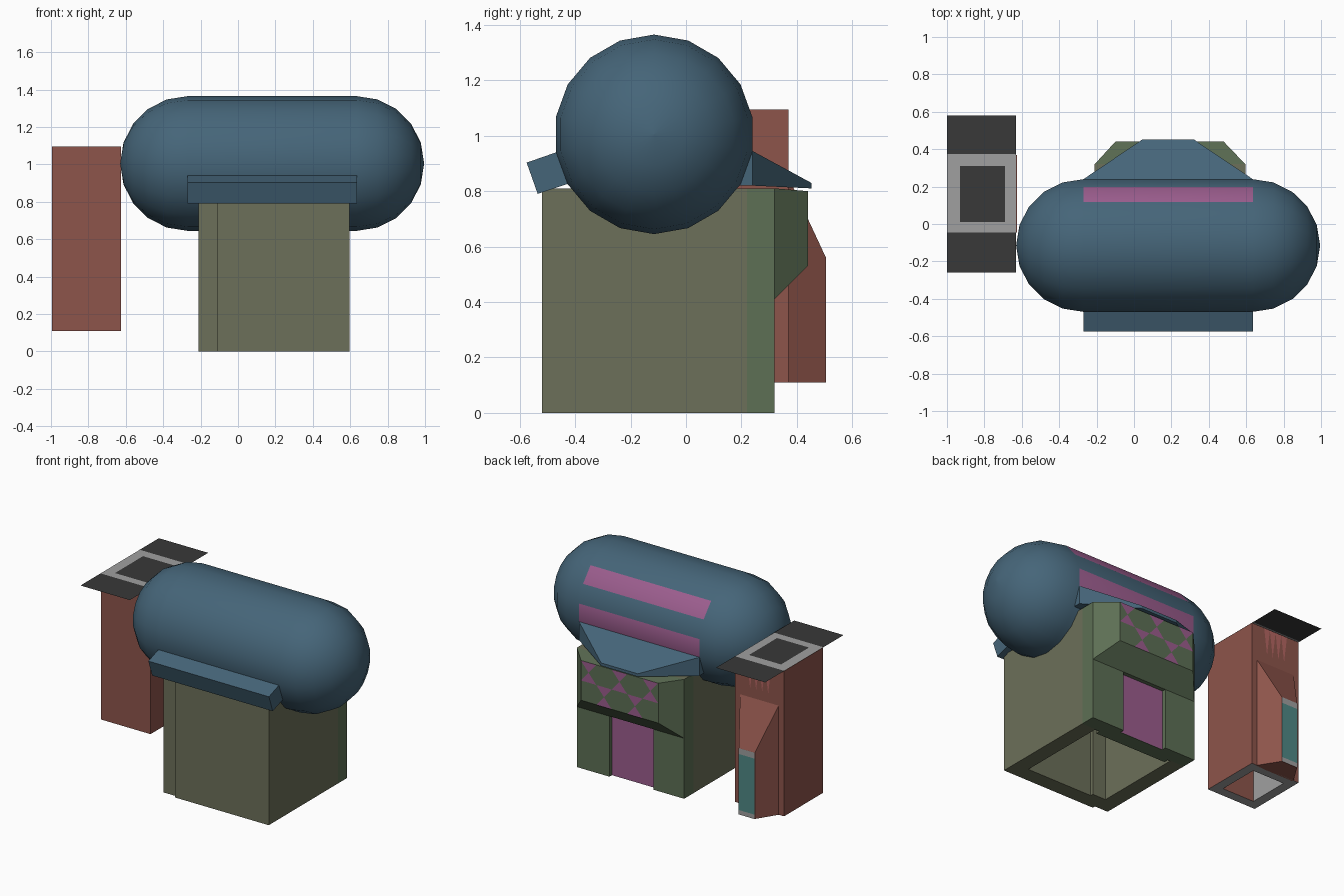
import bpy, bmesh
from math import sin, cos, radians

if "Cube" in bpy.data.objects:
    bpy.data.objects.remove(bpy.data.objects["Cube"])


def mat(name, r, g, b):
    m = bpy.data.materials.new(name)
    m.diffuse_color = (r, g, b, 1)
    m.use_nodes = True
    m.node_tree.nodes["Principled BSDF"].inputs["Base Color"].default_value = m.diffuse_color
    return m


BLUE = mat("blue", 0.06, 0.13, 0.19)
OLIVE = mat("olive", 0.15, 0.16, 0.10)
GREEN = mat("green", 0.11, 0.16, 0.09)
PINK = mat("pink", 0.33, 0.11, 0.27)
RED = mat("red", 0.27, 0.09, 0.07)
LIGHT_RED = mat("light_red", 0.45, 0.13, 0.12)
TEAL = mat("teal", 0.08, 0.25, 0.24)
DARK = mat("dark", 0.04, 0.04, 0.04)
GREY = mat("grey", 0.35, 0.35, 0.35)


def finish(name, bm, mats, pick=None):
    """Turn a bmesh into an object; pick(centre) returns a material slot."""
    if pick:
        for f in bm.faces:
            f.material_index = pick(f.calc_center_median())
    me = bpy.data.meshes.new(name)
    bm.to_mesh(me)
    bm.free()
    for m in mats:
        me.materials.append(m)
    ob = bpy.data.objects.new(name, me)
    bpy.context.collection.objects.link(ob)
    return ob


def loft(name, rings, mats, pick=None):
    """Skin equal-length rings and cap both ends."""
    bm = bmesh.new()
    vs = [[bm.verts.new(p) for p in r] for r in rings]
    n = len(rings[0])
    for a, b in zip(vs, vs[1:]):
        for i in range(n):
            j = (i + 1) % n
            bm.faces.new((a[i], a[j], b[j], b[i]))
    bm.faces.new(vs[0])
    bm.faces.new(vs[-1])
    bmesh.ops.remove_doubles(bm, verts=bm.verts, dist=1e-5)
    bmesh.ops.recalc_face_normals(bm, faces=bm.faces)
    return finish(name, bm, mats, pick)


def yrect(x0, x1, y, z0, z1):
    return [(x0, y, z0), (x1, y, z0), (x1, y, z1), (x0, y, z1)]


def zrect(x0, x1, y0, y1, z):
    return [(x0, y0, z), (x1, y0, z), (x1, y1, z), (x0, y1, z)]


def sheet(name, polys, material):
    bm = bmesh.new()
    for p in polys:
        bm.faces.new([bm.verts.new(v) for v in p])
    return finish(name, bm, [material])


def hollow(name, outline, z0, z1, rim, depth, mats, pick):
    """Upright prism, open underneath, with a flat rim."""
    bm = bmesh.new()
    lo = [bm.verts.new((x, y, z0)) for x, y in outline]
    hi = [bm.verts.new((x, y, z1)) for x, y in outline]
    n = len(lo)
    for i in range(n):
        j = (i + 1) % n
        bm.faces.new((lo[i], lo[j], hi[j], hi[i]))
    bm.faces.new(hi)
    base = bm.faces.new(lo[::-1])
    bm.normal_update()
    bmesh.ops.inset_region(bm, faces=[base], thickness=rim, use_even_offset=True)
    bm.normal_update()
    bmesh.ops.inset_region(bm, faces=[base], thickness=0, depth=-depth)
    return finish(name, bm, mats, pick)


# Capsule tank on its side, 18 sides, two pink stripes on the back
X0, X1, CY, CZ, R = -0.27, 0.635, -0.115, 1.005, 0.36
stations = [(X0 - R * cos(radians(a)), R * sin(radians(a))) for a in range(0, 91, 18)]
stations += [(X1 + R * sin(radians(a)), R * cos(radians(a))) for a in range(0, 91, 18)]
rings = [[(x, CY + max(r, 1e-3) * sin(radians(a)), CZ + max(r, 1e-3) * cos(radians(a)))
          for a in range(0, 360, 20)] for x, r in stations]
tank = loft("tank", rings, [BLUE, PINK], lambda c: int(
    abs(c.x - (X0 + X1) / 2) < 0.1 and c.y > 0.1 and (1.2 < c.z < 1.27 or abs(c.z - CZ) < 0.02)))
bpy.context.view_layer.objects.active = tank
tank.select_set(True)
bpy.ops.object.shade_smooth_by_angle(angle=radians(30))

# Tilted bar in front and tapered canopy behind
bar = [(-0.575, 0.903), (-0.535, 0.79), (-0.40, 0.835), (-0.44, 0.95)]
loft("front_bar", [[(x, y, z) for y, z in bar] for x in (X0, X1)], [BLUE])
loft("rear_canopy", [yrect(X0, X1, 0.15, 0.82, 0.97), yrect(X0, X1, 0.24, 0.82, 0.945),
                     yrect(0.045, 0.32, 0.452, 0.81, 0.83)], [BLUE])

# Main building: front step, door recess at the back, open underside
outline = [(-0.21, -0.5), (-0.11, -0.5), (-0.11, -0.52), (0.595, -0.52), (0.595, 0.22),
           (0.595, 0.32), (0.35, 0.32), (0.35, 0.29), (0.02, 0.29), (0.02, 0.32),
           (-0.21, 0.32), (-0.21, 0.22)]
hollow("building", outline, 0, 0.81, 0.105, 0.7, [OLIVE, GREEN], lambda c: int(c.y > 0.22))
sheet("door", [yrect(0.02, 0.35, 0.293, 0, 0.41)], PINK)

# Overhang above the door, filling the recess behind it
loft("overhang", [yrect(0.02, 0.35, 0.285, 0.41, 0.81), yrect(0.02, 0.35, 0.32, 0.41, 0.81),
                  yrect(-0.21, 0.595, 0.32, 0.41, 0.81), yrect(-0.10, 0.48, 0.44, 0.53, 0.80)],
     [GREEN])

# Checkered bow-tie ornament: five columns, two rows
tris, w, h, y = [], 0.116, 0.135, 0.442
for col in range(5):
    xa, top = -0.10 + col * w, 0.80 - (col % 2) * h
    for z in (top, top - h):
        tris.append([(xa, y, z), (xa + w, y, z), (xa + w / 2, y, top - h / 2)])
sheet("bow_tie_ornament", tris, PINK)

# Side tower, open underneath, with a sloped porch
tower = [(-0.995, -0.045), (-0.625, -0.045), (-0.625, 0.37), (-0.995, 0.37)]
hollow("tower", tower, 0.11, 1.095, 0.065, 0.8, [RED, GREY],
       lambda c: int(-0.985 < c.x < -0.635 and -0.04 < c.y < 0.36 and c.z < 1.0
                     and (c.z < 0.2 or abs(c.x + 0.81) > 0.05 or 0.03 < c.y < 0.32)))
loft("porch", [yrect(-0.955, -0.665, 0.36, 0.11, 0.86), yrect(-0.955, -0.665, 0.37, 0.11, 0.85),
               yrect(-0.87, -0.75, 0.505, 0.11, 0.56)], [RED])
sheet("porch_window", [yrect(-0.87, -0.75, 0.507, 0.14, 0.52)], TEAL)
sheet("window_trim", [yrect(-0.87, -0.75, 0.507, a, b) for a, b in ((0.11, 0.14), (0.52, 0.56))], GREY)
sheet("tower_spikes", [[(-0.9 + i * 0.045, 0.373, 1.09), (-0.855 + i * 0.045, 0.373, 1.09),
                        (-0.8775 + i * 0.045, 0.373, 0.91)] for i in range(4)], LIGHT_RED)

# Thin flat roof: dark flaps and centre, grey frame
a, b, z = -1.0, -0.63, 1.1
sheet("roof_flaps", [zrect(a, b, 0.375, 0.58, z), zrect(a, b, -0.26, -0.045, z),
                     zrect(-0.93, -0.69, 0.01, 0.31, z)], DARK)
sheet("roof_frame", [zrect(a, b, 0.31, 0.375, z), zrect(a, b, -0.045, 0.01, z),
                     zrect(a, -0.93, 0.01, 0.31, z), zrect(-0.69, b, 0.01, 0.31, z)], GREY)
